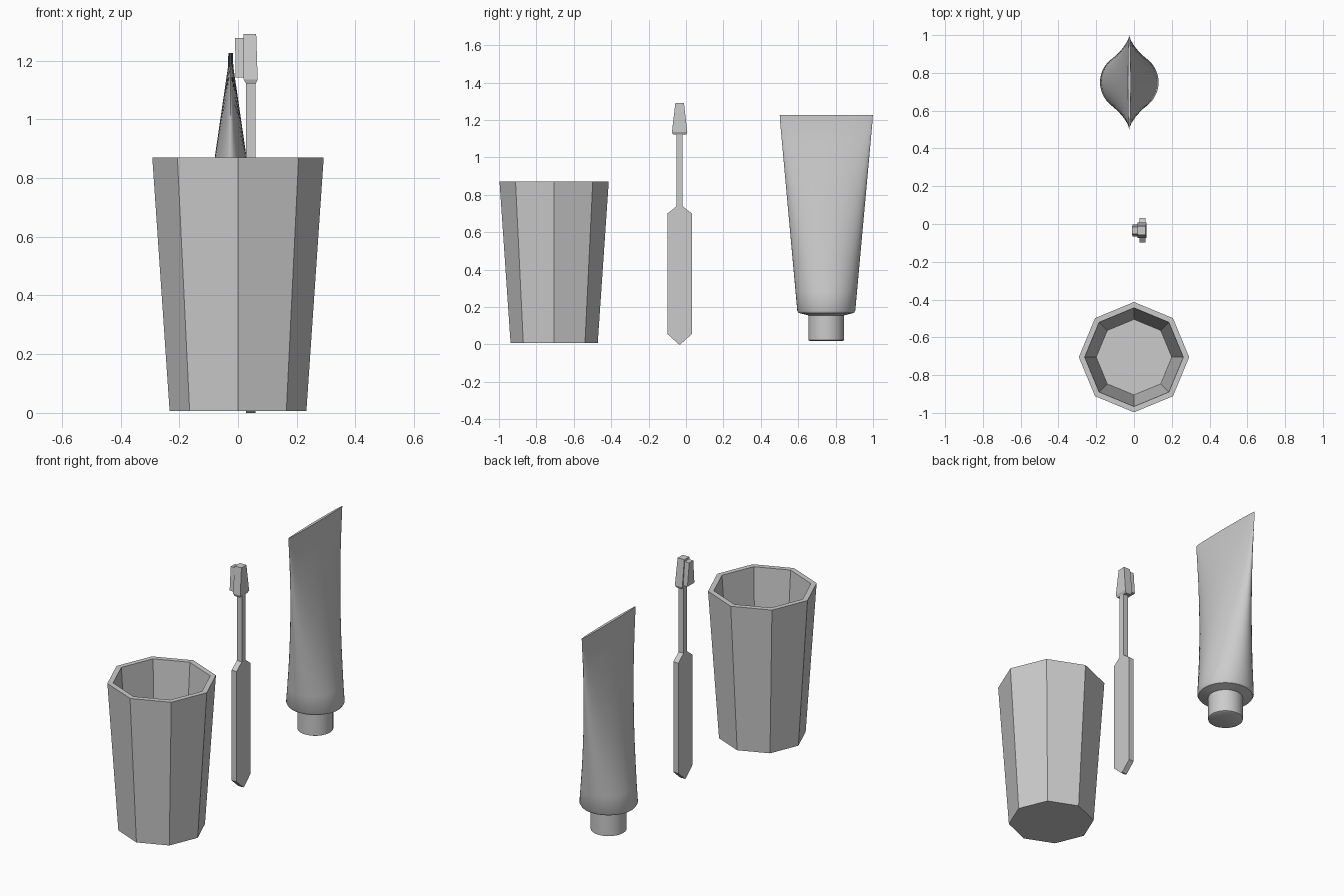
import bpy, bmesh
from math import cos, sin, tau, radians

if "Cube" in bpy.data.objects:
    bpy.data.objects.remove(bpy.data.objects["Cube"])


def loft(name, rings, smooth=False):
    """Skin a list of equal-length point rings and close both ends."""
    bm = bmesh.new()
    loops = [[bm.verts.new(p) for p in ring] for ring in rings]
    n = len(loops[0])
    for a, b in zip(loops, loops[1:]):
        for i in range(n):
            j = (i + 1) % n
            bm.faces.new((a[i], a[j], b[j], b[i]))
    bm.faces.new(loops[0][::-1])
    bm.faces.new(loops[-1])
    bmesh.ops.recalc_face_normals(bm, faces=bm.faces)
    mesh = bpy.data.meshes.new(name)
    bm.to_mesh(mesh)
    bm.free()
    obj = bpy.data.objects.new(name, mesh)
    bpy.context.collection.objects.link(obj)
    if smooth:
        bpy.context.view_layer.objects.active = obj
        obj.select_set(True)
        bpy.ops.object.shade_smooth_by_angle(angle=radians(40))
        obj.select_set(False)
    return obj


def ellipse(cx, cy, rx, ry, z, n):
    return [(cx + rx * cos(tau * i / n), cy + ry * sin(tau * i / n), z)
            for i in range(n)]


def rect(x0, x1, cy, hy, z):
    return [(x0, cy - hy, z), (x1, cy - hy, z), (x1, cy + hy, z), (x0, cy + hy, z)]


# Eight-sided tumbler: outer wall, rim, inner wall, inner floor
cup_profile = [(0.233, 0.006), (0.292, 0.87), (0.261, 0.87), (0.2, 0.035)]
loft("cup", [ellipse(0, -0.705, r, r, z, 8) for r, z in cup_profile])

# Toothbrush handle and neck: half width in y against height
BY = -0.034
handle_profile = [(0.004, 0.0), (0.065, 0.055), (0.065, 0.70),
                  (0.0165, 0.738), (0.0165, 1.13)]
loft("brush_handle", [rect(0.028, 0.06, BY, h, z) for h, z in handle_profile])

# Brush head
loft("brush_head", [rect(0.028, 0.06, BY, 0.036, 1.122),
                    rect(0.019, 0.067, BY, 0.041, 1.136),
                    rect(0.019, 0.062, BY, 0.023, 1.29)])

# Bristle block facing -x
loft("bristles", [rect(-0.008, 0.025, BY, 0.032, 1.143),
                  rect(-0.01, 0.025, BY, 0.019, 1.278)])

# Toothpaste tube standing on its cap: round shoulder lofted to a flat crimp
TX, TY, N = -0.025, 0.75, 48
rings = [(0.085, 0.085, 0.017), (0.095, 0.095, 0.022), (0.095, 0.095, 0.155),
         (0.148, 0.148, 0.168), (0.155, 0.155, 0.18)]
STEPS = 10
for i in range(1, STEPS + 1):
    t = i / STEPS
    rings.append((0.155 + (0.009 - 0.155) * t, 0.155 + (0.246 - 0.155) * t,
                  0.18 + (1.18 - 0.18) * t))
rings.append((0.008, 0.249, 1.226))
loft("toothpaste_tube", [ellipse(TX, TY, rx, ry, z, N) for rx, ry, z in rings], True)
